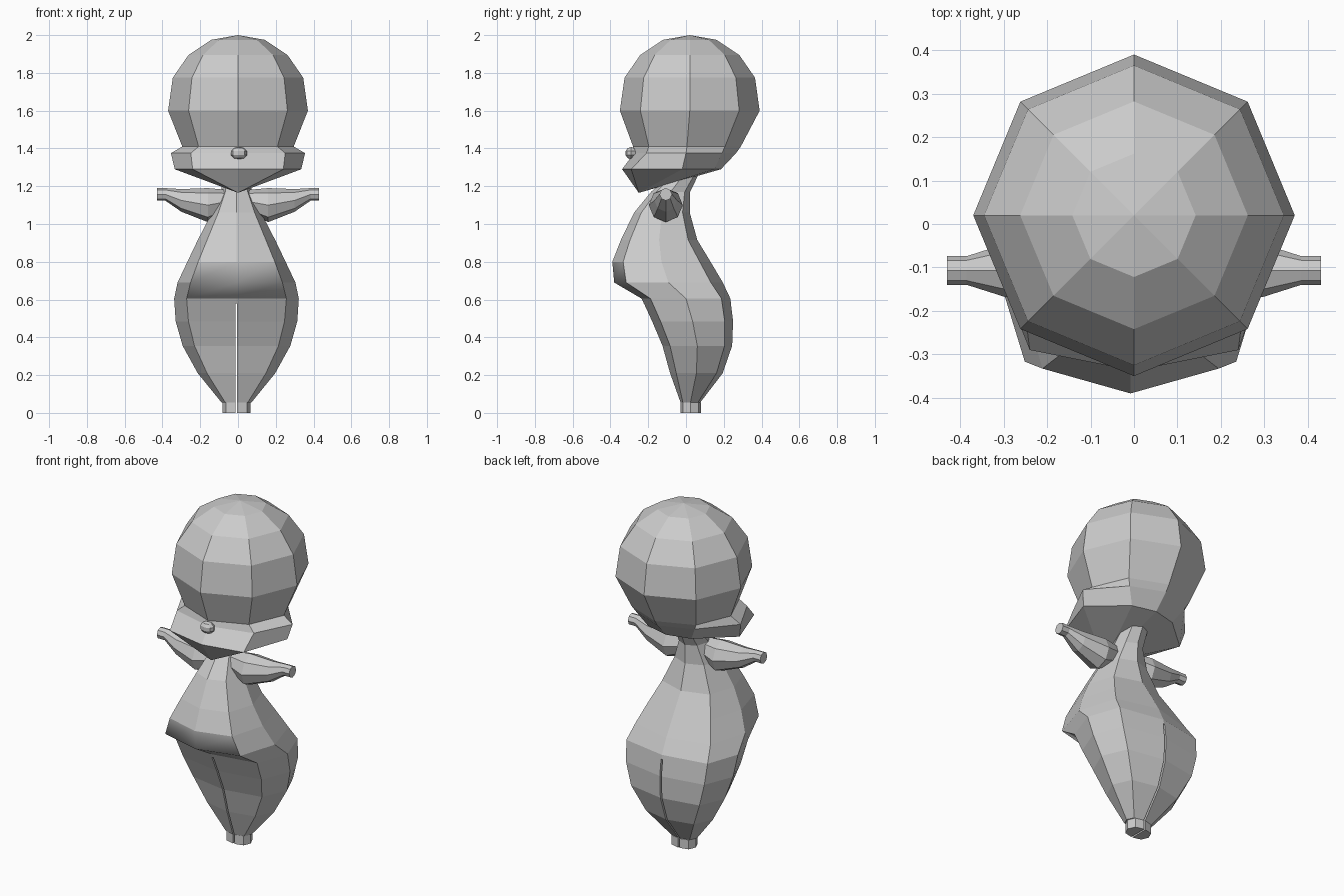
import bpy
import bmesh
from math import cos, sin, pi

cube = bpy.data.objects.get("Cube")
if cube:
    bpy.data.objects.remove(cube, do_unlink=True)

grey = bpy.data.materials.new("plain grey")
grey.use_nodes = True
colour = (0.6, 0.6, 0.6, 1)
grey.diffuse_color = colour
grey.node_tree.nodes["Principled BSDF"].inputs["Base Color"].default_value = colour


def loft(name, rings, start=None, end=None):
    """Skin a list of closed rings; each end is a flat cap or a fan to a point."""
    bm = bmesh.new()
    loops = [[bm.verts.new(p) for p in ring] for ring in rings]
    n = len(loops[0])
    for a, b in zip(loops, loops[1:]):
        for i in range(n):
            j = (i + 1) % n
            bm.faces.new((a[i], a[j], b[j], b[i]))
    for loop, tip in ((loops[0], start), (loops[-1], end)):
        if tip is None:
            bm.faces.new(loop)
        else:
            v = bm.verts.new(tip)
            for i in range(n):
                bm.faces.new((loop[i], loop[(i + 1) % n], v))
    bmesh.ops.recalc_face_normals(bm, faces=bm.faces)
    mesh = bpy.data.meshes.new(name)
    bm.to_mesh(mesh)
    bm.free()
    mesh.materials.append(grey)
    obj = bpy.data.objects.new(name, mesh)
    bpy.context.collection.objects.link(obj)
    return obj


def octagon(cx, cy, z, rx, ry, k=0.707):
    """Eight points around z; k sets how boxy the diagonals are."""
    unit = [(1, 0), (k, k), (0, 1), (-k, k), (-1, 0), (-k, -k), (0, -1), (k, -k)]
    return [(cx + rx * u, cy + ry * v, z) for u, v in unit]


def jaw_ring(z, back, back_diag, side, front_diag, front):
    """Mirror half a jaw outline into a ring in the same order as octagon."""
    half = [side, back_diag, (0, back)]
    other = [(-back_diag[0], back_diag[1]), (-side[0], side[1]),
             (-front_diag[0], front_diag[1]), (0, front), front_diag]
    return [(x, y, z) for x, y in half + other]


# Head: faceted dome, pinched cheek line, flared jaw and pointed chin
dome = [(1.975, 0.142), (1.895, 0.262), (1.775, 0.345), (1.6, 0.37)]
head_rings = [octagon(0, 0.02, z, r, r) for z, r in dome]
head_rings += [
    octagon(0, 0.005, 1.41, 0.295, 0.285),
    jaw_ring(1.375, 0.265, (0.19, 0.19), (0.355, 0.0), (0.25, -0.21), -0.275),
    jaw_ring(1.29, 0.185, (0.14, 0.15), (0.335, -0.02), (0.24, -0.29), -0.338),
]
loft("head", head_rings, start=(0, 0.02, 2.0), end=(0, -0.25, 1.165))

# Nose: small faceted bead
bpy.ops.mesh.primitive_uv_sphere_add(segments=8, ring_count=5, radius=1,
                                     location=(0.005, -0.29, 1.375))
nose = bpy.context.object
nose.name = "nose"
nose.scale = (0.045, 0.032, 0.033)
nose.data.materials.append(grey)

# Body: height, front, back, half width, boxiness
sections = [
    (0.0, -0.03, 0.08, 0.073, 0.75),
    (0.055, -0.03, 0.08, 0.073, 0.75),
    (0.056, -0.03, 0.077, 0.08, 0.75),
    (0.21, -0.085, 0.195, 0.205, 0.76),
    (0.355, -0.125, 0.245, 0.285, 0.78),
    (0.485, -0.18, 0.25, 0.322, 0.79),
    (0.605, -0.235, 0.235, 0.33, 0.8),
    (0.69, -0.38, 0.195, 0.312, 0.78),
    (0.8, -0.39, 0.13, 0.26, 0.78),
    (0.915, -0.345, 0.06, 0.205, 0.76),
    (1.06, -0.275, 0.02, 0.13, 0.74),
    (1.17, -0.185, 0.022, 0.082, 0.72),
    (1.27, -0.08, 0.07, 0.07, 0.72),
]
body = loft("body", [octagon(-0.008, (f + b) / 2, z, w, (b - f) / 2, k)
                     for z, f, b, w, k in sections])

# Slit that parts the legs
bpy.ops.mesh.primitive_cube_add(size=1, location=(-0.009, 0, 0.27))
cutter = bpy.context.object
cutter.name = "leg_slit_cutter"
cutter.hide_render = True
cutter.scale = (0.01, 1.2, 0.62)
slit = body.modifiers.new("leg slit", "BOOLEAN")
slit.operation = "DIFFERENCE"
slit.object = cutter
slit.solver = "EXACT"
bpy.context.view_layer.objects.active = body
bpy.ops.object.modifier_apply(modifier=slit.name)
bpy.data.objects.remove(cutter, do_unlink=True)

# Soft roll under the belly
for face in body.data.polygons:
    c = face.center
    face.use_smooth = 0.6 < c.z < 0.8 and c.y < -0.2 and abs(c.x) < 0.2

# Arms: distance out, height of axis, radius
arm_profile = [(0.05, 1.12, 0.06), (0.16, 1.1, 0.09), (0.3, 1.125, 0.06),
               (0.385, 1.157, 0.033), (0.43, 1.157, 0.033)]
for label, s in (("left", 1), ("right", -1)):
    loft(label + "_arm", [
        [(s * x, -0.107 + r * cos(i * pi / 4), zc + r * sin(i * pi / 4))
         for i in range(8)] for x, zc, r in arm_profile])
